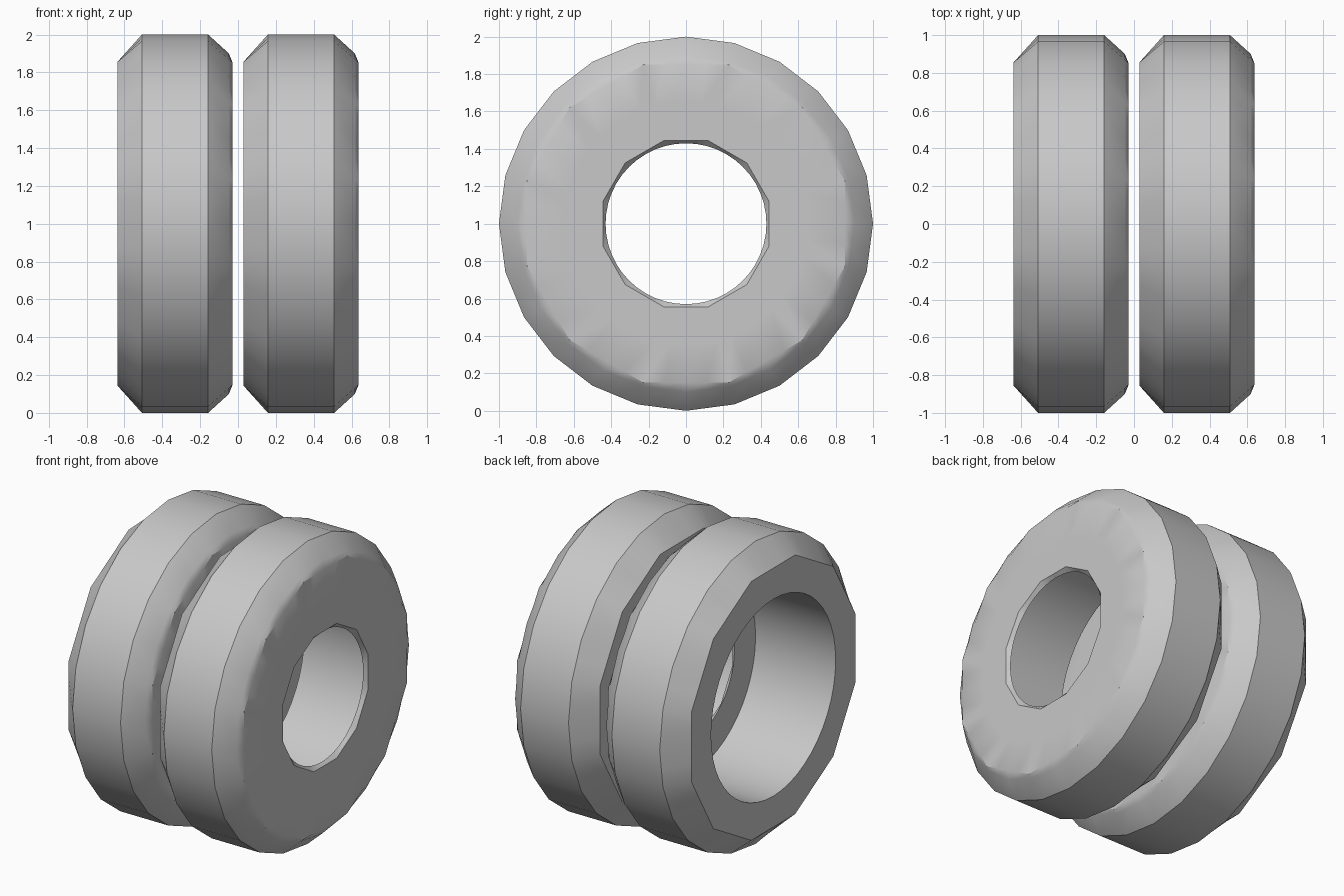
import bpy, bmesh
from math import pi, cos, sin, radians

cube = bpy.data.objects.get("Cube")
if cube:
    bpy.data.objects.remove(cube, do_unlink=True)

grey = bpy.data.materials.new("plain_grey")
grey.use_nodes = True
colour = (0.58, 0.58, 0.58, 1)
grey.diffuse_color = colour
grey.node_tree.nodes["Principled BSDF"].inputs["Base Color"].default_value = colour

SEGMENTS = 48


def ring_radius(radius, sides, angle):
    """Radius of a circle, or of a polygon when sides is given."""
    if not sides:
        return radius
    step = 2 * pi / sides
    phase = step / 2 if sides == 12 else 0
    return radius * cos(step / 2) / cos((angle + phase) % step - step / 2)


def lathe(name, profile, x):
    """Spin (x, radius, sides) points about the x axis."""
    bm = bmesh.new()
    rings = []
    for px, radius, sides in profile:
        ring = []
        for j in range(SEGMENTS):
            a = 2 * pi * j / SEGMENTS
            r = ring_radius(radius, sides, a)
            ring.append(bm.verts.new((px, r * cos(a), r * sin(a))))
        rings.append(ring)
    for near, far in zip(rings, rings[1:]):
        for j in range(SEGMENTS):
            k = (j + 1) % SEGMENTS
            bm.faces.new((near[j], near[k], far[k], far[j]))
    mesh = bpy.data.meshes.new(name)
    bm.to_mesh(mesh)
    bm.free()
    mesh.materials.append(grey)
    obj = bpy.data.objects.new(name, mesh)
    obj.location = (x, 0, 1)
    bpy.context.collection.objects.link(obj)
    bpy.ops.object.select_all(action="DESELECT")
    obj.select_set(True)
    bpy.context.view_layer.objects.active = obj
    bpy.ops.object.shade_smooth_by_angle(angle=radians(30))


# Chamfered tread and flat side walls
tyre = [(-0.305, 0.65, 0), (-0.305, 0.885, 12), (-0.175, 1, 24),
        (0.175, 1, 24), (0.285, 0.9, 24), (0.305, 0.88, 12), (0.305, 0.65, 0)]

# Cup open on one side, with a holed disc closing the other
hub = [(0.305, 0.65, 0), (0.305, 0.46, 12), (0.28, 0.43, 0),
       (0.28, 0.65, 0), (-0.305, 0.65, 0)]

for side, x in (("left", 0.333), ("right", -0.333)):
    lathe(side + "_tyre", tyre, x)
    lathe(side + "_hub", hub, x)
